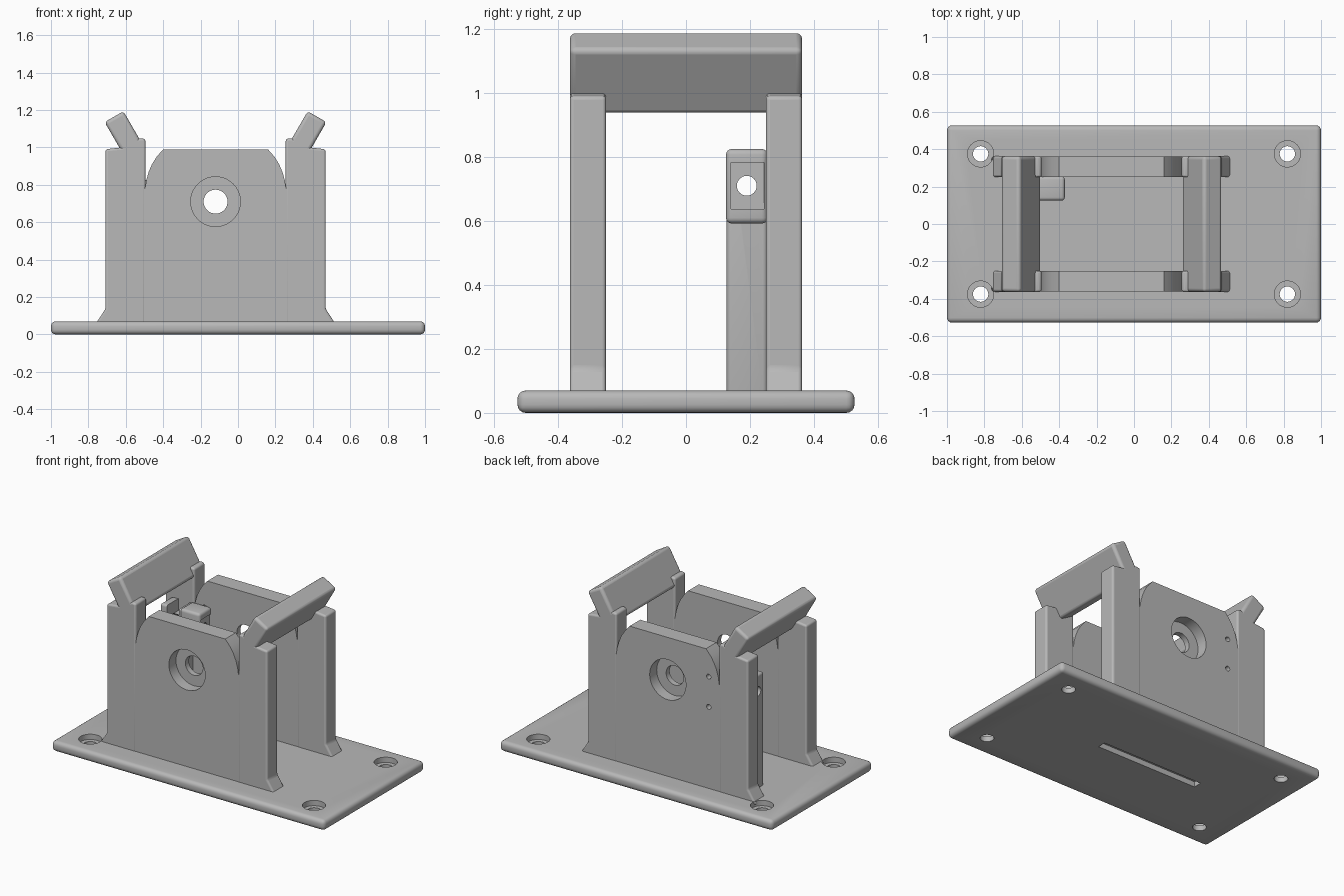
import bpy, bmesh, math
from mathutils import Matrix, Vector

cube = bpy.data.objects.get("Cube")
if cube:
    bpy.data.objects.remove(cube)

grey = bpy.data.materials.new("plain_grey")
grey.use_nodes = True
grey.diffuse_color = (0.48, 0.48, 0.48, 1)
grey.node_tree.nodes["Principled BSDF"].inputs["Base Color"].default_value = (0.48, 0.48, 0.48, 1)

MID = -0.12              # x of the stand's mirror plane
WALL_IN, WALL_OUT = 0.25, 0.363
HOLE_Z = 0.71


def make(name, bm, bevel=0):
    """Turn a bmesh into a grey object, with rounded edges if asked."""
    bmesh.ops.recalc_face_normals(bm, faces=bm.faces)
    mesh = bpy.data.meshes.new(name)
    bm.to_mesh(mesh)
    bm.free()
    mesh.materials.append(grey)
    ob = bpy.data.objects.new(name, mesh)
    bpy.context.collection.objects.link(ob)
    if bevel:
        mod = ob.modifiers.new("rounding", 'BEVEL')
        mod.width, mod.segments = bevel, 4
        mod.limit_method, mod.angle_limit = 'ANGLE', math.radians(25)
    return ob


def box(name, x, y, z, bevel=0, tilt=0):
    bm = bmesh.new()
    size = [b - a for a, b in (x, y, z)]
    mid = Vector([(a + b) / 2 for a, b in (x, y, z)])
    bmesh.ops.create_cube(bm, size=1)
    bmesh.ops.transform(bm, verts=bm.verts, matrix=Matrix.Translation(mid)
                        @ Matrix.Rotation(tilt, 4, 'Y') @ Matrix.Diagonal((*size, 1)))
    return make(name, bm, bevel)


def prism(name, outline, y0, y1, bevel=0):
    """Extrude an x-z outline from y0 to y1."""
    bm = bmesh.new()
    face = bm.faces.new([bm.verts.new((x, y0, z)) for x, z in outline])
    ext = bmesh.ops.extrude_face_region(bm, geom=[face])["geom"]
    moved = [v for v in ext if isinstance(v, bmesh.types.BMVert)]
    bmesh.ops.translate(bm, verts=moved, vec=(0, y1 - y0, 0))
    return make(name, bm, bevel)


def rod(radius, depth, loc, axis):
    """Cylinder used as a drill along the given axis."""
    bm = bmesh.new()
    turn = Vector((0, 0, 1)).rotation_difference(Vector(axis)).to_matrix().to_4x4()
    bmesh.ops.create_cone(bm, cap_ends=True, segments=40, radius1=radius, radius2=radius,
                          depth=depth, matrix=Matrix.Translation(loc) @ turn)
    return make("drill", bm)


def cut(ob, cutters):
    """Subtract the cutters, bake the result and drop the cutters."""
    for c in cutters:
        mod = ob.modifiers.new("cut", 'BOOLEAN')
        mod.operation, mod.solver, mod.object = 'DIFFERENCE', 'EXACT', c
        c.hide_render = True
    bpy.context.view_layer.update()
    deps = bpy.context.evaluated_depsgraph_get()
    baked = bpy.data.meshes.new_from_object(ob.evaluated_get(deps))
    ob.modifiers.clear()
    ob.data = baked
    for c in cutters:
        bpy.data.objects.remove(c)


def mirrored(points):
    return [(2 * MID - x, z) for x, z in reversed(points)]


# Base plate with four countersunk screw holes and a slot underneath
base = box("base_plate", (-1, 1), (-0.527, 0.527), (0, 0.07), 0.026)
drills = [box("slot_cutter", (MID - 0.37, MID + 0.37), (-0.028, 0.028), (-0.1, 0.035))]
for x in (-0.82, 0.82):
    for y in (-0.375, 0.375):
        drills.append(rod(0.041, 0.4, (x, y, 0), (0, 0, 1)))
        drills.append(rod(0.07, 0.2, (x, y, 0.135), (0, 0, 1)))
cut(base, drills)

# Outlines of a post with flared foot and lip, and of the curved-shoulder panel
post = [(-0.495, 0.05), (-0.765, 0.05), (-0.708, 0.138), (-0.708, 0.99),
        (-0.62, 1.0), (-0.525, 1.05), (-0.495, 1.045)]
shoulder = [(-0.55, 0.05), (-0.55, 0.78), (-0.497, 0.78), (-0.49, 0.825), (-0.478, 0.868),
            (-0.46, 0.91), (-0.435, 0.95), (-0.4, 0.99)]

# Front and back walls
for label, side in (("front", -1), ("back", 1)):
    a, b = side * WALL_IN, side * WALL_OUT
    prism(label + "_right_post", post, a, b, 0.012)
    prism(label + "_left_post", mirrored(post), a, b, 0.012)
    panel = prism(label + "_panel", shoulder + mirrored(shoulder),
                  a + side * 0.001, b - side * 0.001)
    holes = [rod(0.064, 0.5, (MID, side * 0.3, HOLE_Z), (0, 1, 0)),
             rod(0.133, 0.2, (MID, side * (WALL_OUT + 0.025), HOLE_Z), (0, 1, 0))]
    if side > 0:
        holes += [rod(0.016, 0.5, (-0.42, 0.3, HOLE_Z + dz), (0, 1, 0)) for dz in (-0.1, 0.1)]
    cut(panel, holes)

# Tilted cross bars resting on the posts
for label, s in (("right", -1), ("left", 1)):
    x = MID + s * 0.484
    box(label + "_cross_bar", (x - 0.058, x + 0.058), (-WALL_OUT, WALL_OUT),
        (0.945, 1.18), 0.018, s * math.radians(30))

# Bracket on the inside of the back wall: upright and bored head
upright = box("bracket_upright", (-0.66, -0.5), (0.127, 0.255), (0.05, 0.82), 0.015)
cut(upright, [rod(0.031, 1, (-0.6, 0.19, HOLE_Z), (1, 0, 0)),
              box("notch_cutter", (-0.61, -0.52), (0.1, 0.249), (0.74, 0.9))])
head = box("bracket_head", (-0.515, -0.37), (0.125, 0.255), (0.592, 0.825), 0.018)
cut(head, [rod(0.031, 1, (-0.45, 0.19, HOLE_Z), (1, 0, 0)),
           box("pocket_cutter", (-0.38, -0.3), (0.14, 0.244), (0.637, 0.782))])

# Smooth the rounded parts while keeping edges crisp
bpy.ops.object.select_all(action='DESELECT')
for ob in bpy.context.scene.objects:
    if ob.type == 'MESH' and grey.name in ob.data.materials:
        ob.select_set(True)
        bpy.context.view_layer.objects.active = ob
bpy.ops.object.shade_smooth_by_angle(angle=math.radians(30))
